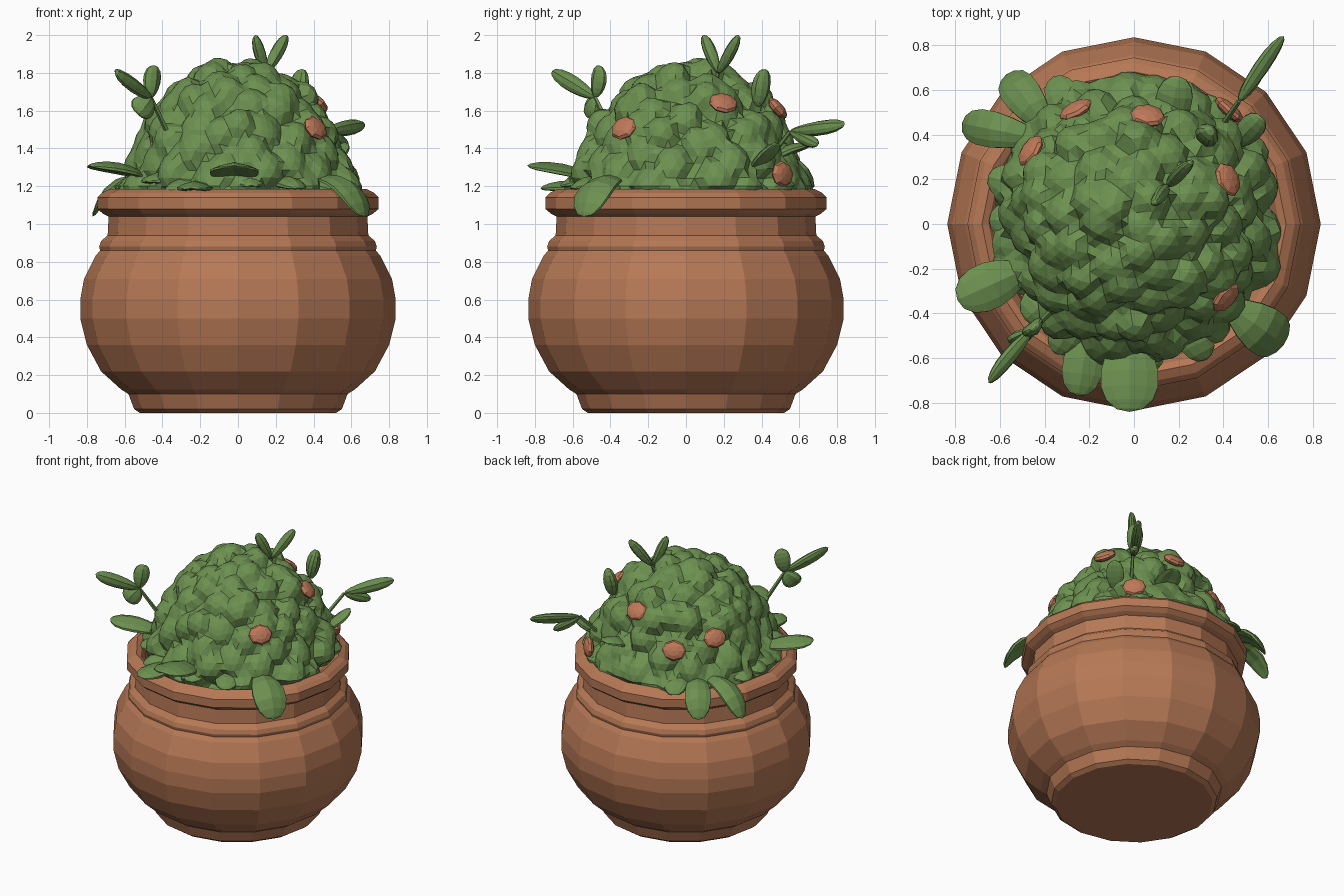
import bpy, bmesh, math, random
from mathutils import Vector, noise

if "Cube" in bpy.data.objects:
    bpy.data.objects.remove(bpy.data.objects["Cube"])

random.seed(4)


def material(name, rgb):
    m = bpy.data.materials.new(name)
    m.diffuse_color = (*rgb, 1)
    m.use_nodes = True
    m.node_tree.nodes["Principled BSDF"].inputs["Base Color"].default_value = m.diffuse_color
    return m


TERRACOTTA = material("terracotta", (0.47, 0.19, 0.092))
LEAF = material("leaf green", (0.15, 0.28, 0.08))
BLOSSOM = material("blossom orange", (0.52, 0.19, 0.10))


def finish(bm, name, mat):
    bmesh.ops.recalc_face_normals(bm, faces=bm.faces)
    me = bpy.data.meshes.new(name)
    bm.to_mesh(me)
    bm.free()
    me.materials.append(mat)
    ob = bpy.data.objects.new(name, me)
    bpy.context.collection.objects.link(ob)
    return ob


# pot: 16-sided turned profile (radius, height), closed by an inner floor
PROFILE = [(0.52, 0), (0.55, 0.02), (0.58, 0.1), (0.62, 0.125), (0.725, 0.22), (0.80, 0.36),
           (0.835, 0.5), (0.835, 0.6), (0.815, 0.71), (0.755, 0.83), (0.73, 0.86), (0.735, 0.88),
           (0.725, 0.91), (0.69, 0.94), (0.685, 1.04), (0.715, 1.055), (0.745, 1.08), (0.745, 1.14),
           (0.72, 1.165), (0.68, 1.185), (0.65, 1.17), (0.62, 1.12), (0.61, 1.04)]
SIDES = 16
bm = bmesh.new()
rings = [[bm.verts.new((r * math.cos(a * math.tau / SIDES), r * math.sin(a * math.tau / SIDES), z))
          for a in range(SIDES)] for r, z in PROFILE]
for lo, hi in zip(rings, rings[1:]):
    for i in range(SIDES):
        j = (i + 1) % SIDES
        bm.faces.new((lo[i], lo[j], hi[j], hi[i]))
bm.faces.new(rings[0][::-1])
bm.faces.new(rings[-1])
finish(bm, "pot", TERRACOTTA)

# bush: dome covered with rounded leaf clumps, flaring at the foot
CENTRE = Vector((0, 0.02, 1.2))
RADII = Vector((0.565, 0.565, 0.63))
N = 170
clumps = []
for i in range(N):
    z = 1 - 2 * (i + 0.5) / N
    s = math.sqrt(1 - z * z)
    a = i * 2.39996
    v = Vector((s * math.cos(a), s * math.sin(a), z))
    v += Vector([random.uniform(-0.07, 0.07) for _ in range(3)])
    clumps.append((v.normalized(), random.uniform(0.08, 0.15)))


def bush_point(d):
    bump = max(h * math.sqrt(max(0, 1 - ((d - c).length / 0.165) ** 2)) for c, h in clumps)
    f = 0.95 + bump + 0.05 * noise.noise(d * 2.5)
    flare = 1 + 0.1 * max(0, 1 - abs(d.z) / 0.3)
    p = CENTRE + Vector((d.x * RADII.x * flare, d.y * RADII.y * flare, d.z * RADII.z)) * f
    p.z = max(p.z, 1.12)
    return p


bm = bmesh.new()
bmesh.ops.create_icosphere(bm, subdivisions=5, radius=1)
for v in bm.verts:
    v.co = bush_point(v.co.normalized())
finish(bm, "bush", LEAF)

# blossoms: low faceted caps sitting on the bush
for i, p in enumerate([(0.40, -0.32, 1.5), (0.40, 0.19, 1.62), (0.06, 0.48, 1.61),
                       (-0.26, 0.51, 1.42), (-0.45, 0.32, 1.49), (0.40, 0.48, 1.26)]):
    rel = Vector(p) - CENTRE
    d = Vector((rel.x / RADII.x, rel.y / RADII.y, rel.z / RADII.z)).normalized()
    rot = rel.to_track_quat('Z', 'Y').to_matrix()
    # sit on the highest nearby clump so the cap is not buried
    reach = max((bush_point((d + 0.1 * (rot @ Vector((math.cos(k), math.sin(k), 0)))).normalized())
                 - CENTRE).length for k in range(7))
    pos = CENTRE + rel.normalized() * (max(reach, (bush_point(d) - CENTRE).length) - 0.015)
    bm = bmesh.new()
    bmesh.ops.create_uvsphere(bm, u_segments=8, v_segments=6, radius=1)
    for v in bm.verts:
        v.co = pos + rot @ Vector((v.co.x * 0.08, v.co.y * 0.07, v.co.z * 0.03))
    finish(bm, f"blossom_{i + 1}", BLOSSOM)


# leaf: flattened, tapered and arched ellipsoid between base and tip
def leaf(name, base, tip, width, thick=0.03, arch=0.0, facing=(0, 0, 1)):
    base, tip = Vector(base), Vector(tip)
    d = tip - base
    side = d.cross(Vector(facing)).normalized()
    up = side.cross(d).normalized()
    bm = bmesh.new()
    bmesh.ops.create_uvsphere(bm, u_segments=10, v_segments=8, radius=0.5)
    for v in bm.verts:
        x, y, t = v.co.x, v.co.y, v.co.z + 0.5
        wide = width * (0.8 + 0.4 * t)
        lift = y * thick + arch * 4 * t * (1 - t) - 0.2 * width * abs(x)
        v.co = base + d * t + side * (x * wide) + up * lift
    finish(bm, name, LEAF)


# stem: thin five-sided tube
def stem(name, a, b, r=0.014):
    a, b = Vector(a), Vector(b)
    rot = (b - a).to_track_quat('Z', 'Y').to_matrix()
    bm = bmesh.new()
    bmesh.ops.create_cone(bm, cap_ends=True, segments=5, radius1=r, radius2=r * 0.8,
                          depth=(b - a).length)
    for v in bm.verts:
        v.co = (a + b) / 2 + rot @ v.co
    finish(bm, name, LEAF)


# sprigs: root, fork, leaf tips with widths
SPRIGS = {
    "top_sprig": ((0.13, 0.14, 1.68), (0.15, 0.17, 1.80),
                  [((0.09, 0.09, 2.0), 0.07), ((0.26, 0.28, 2.0), 0.07)]),
    "back_sprig": ((0.38, 0.42, 1.32), (0.47, 0.55, 1.49),
                   [((0.67, 0.84, 1.53), 0.085), ((0.58, 0.70, 1.42), 0.07)]),
    "front_sprig": ((-0.38, -0.40, 1.5), (-0.46, -0.48, 1.67),
                    [((-0.65, -0.71, 1.81), 0.09), ((-0.44, -0.46, 1.84), 0.11),
                     ((-0.53, -0.53, 1.58), 0.14)]),
}
for name, (root, fork, tips) in SPRIGS.items():
    stem(name + "_stem", root, fork)
    for i, (tip, w) in enumerate(tips):
        leaf(f"{name}_leaf_{i + 1}", fork, tip, w, 0.06, facing=(0.6, -0.6, 0.5))
leaf("upright_leaf", (0.32, 0.38, 1.62), (0.34, 0.42, 1.82), 0.11, 0.09, facing=(0.5, 0.6, 0.2))

# large leaves lying over the rim: base, tip, width, arch
RIM = [((-0.48, -0.2, 1.25), (-0.79, -0.34, 1.31), 0.22, 0.02),
       ((-0.02, -0.48, 1.24), (-0.02, -0.84, 1.31), 0.27, 0.02),
       ((-0.2, -0.45, 1.18), (-0.25, -0.77, 1.19), 0.19, 0.02),
       ((0.42, -0.36, 1.24), (0.67, -0.54, 1.04), 0.23, 0.08),
       ((-0.42, 0.38, 1.23), (-0.77, 0.45, 1.04), 0.17, 0.09),
       ((-0.38, 0.42, 1.23), (-0.57, 0.67, 1.06), 0.18, 0.08),
       ((-0.25, 0.42, 1.22), (-0.36, 0.66, 1.18), 0.16, 0.04),
       ((0.15, 0.42, 1.3), (0.2, 0.66, 1.42), 0.17, 0.03),
       ((0.45, 0.35, 1.3), (0.57, 0.48, 1.43), 0.12, 0.0)]
for i, (base, tip, w, arch) in enumerate(RIM):
    leaf(f"rim_leaf_{i + 1}", base, tip, w, 0.05, arch)

# skirt: short leaves filling the base of the bush
for i in range(18):
    a = (i + random.uniform(-0.2, 0.2)) * math.tau / 18
    r, z = random.uniform(0.63, 0.69), random.uniform(1.16, 1.24)
    c, s = math.cos(a), math.sin(a)
    leaf(f"skirt_leaf_{i + 1}", (0.42 * c, 0.42 * s, 1.2), (r * c, r * s, z),
         random.uniform(0.15, 0.2), 0.06, 0.03)
